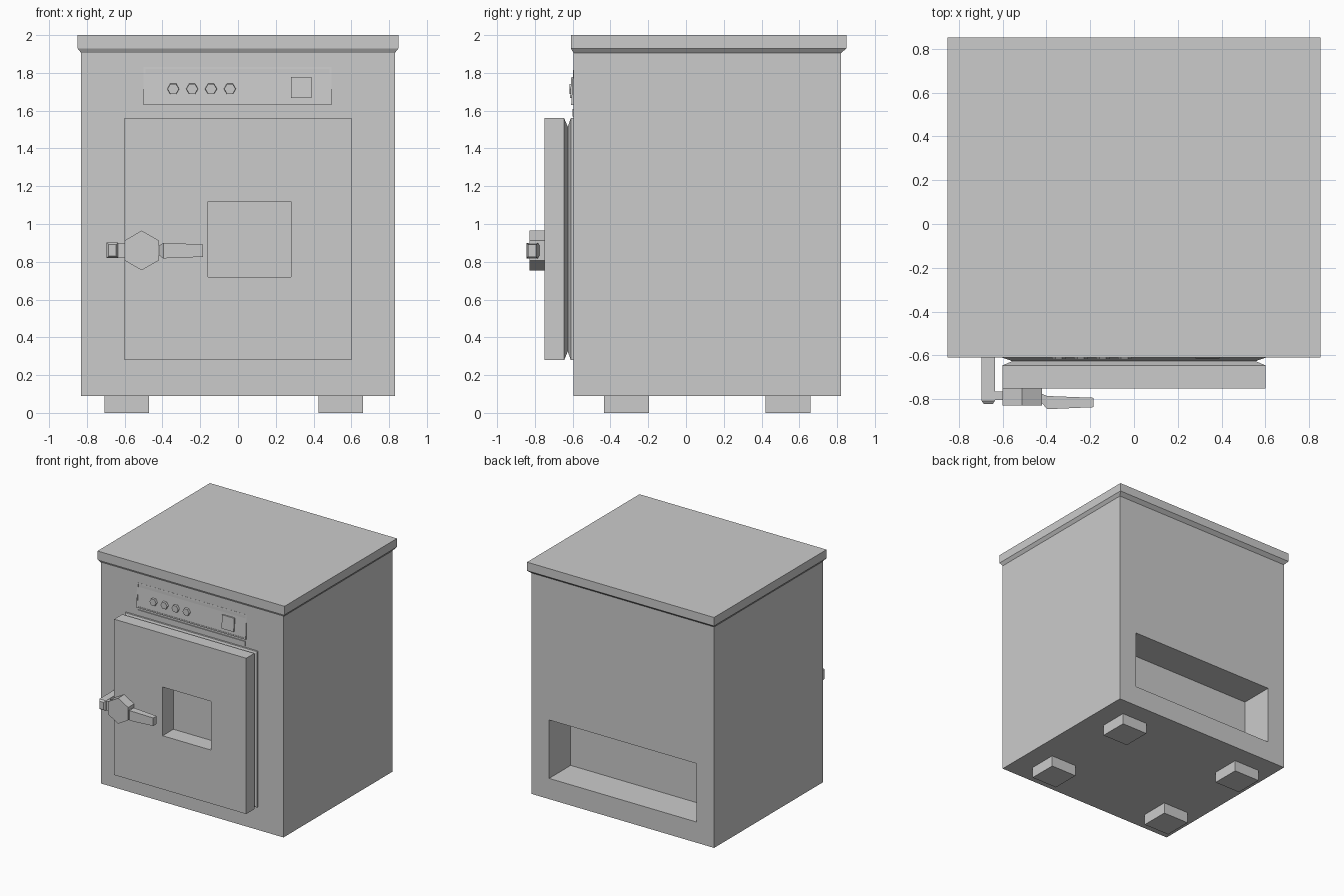
import bpy, bmesh, math
from mathutils import Vector

cube = bpy.data.objects.get("Cube")
if cube:
    bpy.data.objects.remove(cube)

grey = bpy.data.materials.new("plain_grey")
grey.use_nodes = True
colour = (0.6, 0.6, 0.6, 1)
grey.diffuse_color = colour
grey.node_tree.nodes["Principled BSDF"].inputs["Base Color"].default_value = colour


def loft(name, rings):
    """Closed solid through a list of matching rings of points."""
    bm = bmesh.new()
    loops = [[bm.verts.new(p) for p in ring] for ring in rings]
    n = len(loops[0])
    for a, b in zip(loops, loops[1:]):
        for i in range(n):
            j = (i + 1) % n
            bm.faces.new((a[i], a[j], b[j], b[i]))
    bm.faces.new(loops[0])
    bm.faces.new(loops[-1])
    bmesh.ops.recalc_face_normals(bm, faces=bm.faces)
    mesh = bpy.data.meshes.new(name)
    bm.to_mesh(mesh)
    bm.free()
    mesh.materials.append(grey)
    obj = bpy.data.objects.new(name, mesh)
    bpy.context.collection.objects.link(obj)
    return obj


def rect_x(x, y0, y1, z0, z1):
    return [(x, y0, z0), (x, y1, z0), (x, y1, z1), (x, y0, z1)]


def rect_y(y, x0, x1, z0, z1, inset=0):
    x0, x1, z0, z1 = x0 + inset, x1 - inset, z0 + inset, z1 - inset
    return [(x0, y, z0), (x1, y, z0), (x1, y, z1), (x0, y, z1)]


def rect_z(z, x0, x1, y0, y1):
    return [(x0, y0, z), (x1, y0, z), (x1, y1, z), (x0, y1, z)]


def hexagon(y, x, z, r, turn=0):
    angles = [turn + i * math.pi / 3 for i in range(6)]
    return [(x + r * math.cos(a), y, z + r * math.sin(a)) for a in angles]


def box(name, x0, x1, y0, y1, z0, z1):
    return loft(name, [rect_x(x0, y0, y1, z0, z1), rect_x(x1, y0, y1, z0, z1)])


def cut(obj, *size):
    cutter = box("cutter", *size)
    cutter.hide_render = True
    mod = obj.modifiers.new("cut", "BOOLEAN")
    mod.operation = "DIFFERENCE"
    mod.solver = "EXACT"
    mod.object = cutter
    bpy.context.view_layer.objects.active = obj
    bpy.ops.object.modifier_apply(modifier=mod.name)
    bpy.data.objects.remove(cutter)


# Cabinet with the rear recess
FRONT = -0.595
body = box("body", -0.83, 0.83, FRONT, 0.82, 0.09, 1.92)
cut(body, -0.67, 0.67, 0.54, 0.9, 0.26, 0.74)

# Lid with a chamfered underside
loft("lid", [rect_z(1.905, -0.83, 0.83, FRONT, 0.82),
             rect_z(1.93, -0.85, 0.85, -0.61, 0.85),
             rect_z(2.0, -0.85, 0.85, -0.61, 0.85)])

# Feet
for side, x in (("right", -0.59), ("left", 0.545)):
    for end, y in (("front", -0.315), ("back", 0.54)):
        box(f"{end}_{side}_foot", x - 0.118, x + 0.118, y - 0.118, y + 0.118, 0, 0.1)

# Door with a grooved edge and a deep window recess
door_profile = [(-0.75, 0), (-0.645, 0), (-0.626, 0.045), (-0.61, 0), (-0.59, 0)]
door = loft("door", [rect_y(y, -0.6, 0.6, 0.28, 1.56, inset) for y, inset in door_profile])
cut(door, -0.16, 0.28, -0.8, -0.61, 0.72, 1.12)

# Vent strip above the door
box("vent_strip", -0.49, 0.485, -0.602, -0.58, 1.57, 1.61)

# Sloping control panel: a rim of four bars around a tilted plate
def slope(z):
    return -0.608 + 0.06 * (z - 1.63)


def panel_piece(name, x0, x1, z0, z1, rise):
    back = [(x, -0.58, z) for x, z in ((x0, z0), (x1, z0), (x1, z1), (x0, z1))]
    front = [(x, slope(z) - rise, z) for x, _, z in back]
    return loft(name, [back, front])


panel_piece("control_panel", -0.49, 0.49, 1.64, 1.82, -0.003)
for name, x0, x1, z0, z1 in (("bottom", -0.5, 0.495, 1.63, 1.64), ("top", -0.5, 0.495, 1.82, 1.83),
                             ("right", -0.5, -0.49, 1.64, 1.82), ("left", 0.485, 0.495, 1.64, 1.82)):
    panel_piece(f"panel_rim_{name}", x0, x1, z0, z1, 0)
panel_piece("power_switch", 0.28, 0.39, 1.667, 1.777, 0.008)
for i in range(4):
    x = -0.343 + 0.1 * i
    loft(f"knob_{i + 1}", [hexagon(-0.59, x, 1.715, 0.033), hexagon(-0.617, x, 1.715, 0.03)])

# Latch: catch post, arm, hexagonal hub and tapered handle
post = (-0.695, -0.635, 0.82, 0.902)
loft("catch_post", [rect_y(-0.59, *post), rect_y(-0.808, *post), rect_y(-0.822, *post, 0.01)])
box("latch_arm", -0.64, -0.59, -0.803, -0.765, 0.82, 0.9)
loft("latch_hub", [hexagon(y, -0.51, 0.86, 0.105, math.pi / 6) for y in (-0.74, -0.828)])
loft("latch_handle", [rect_x(-0.45, -0.815, -0.77, 0.84, 0.88),
                      rect_x(-0.42, -0.818, -0.775, 0.835, 0.885),
                      rect_x(-0.395, -0.845, -0.785, 0.818, 0.9),
                      rect_x(-0.185, -0.836, -0.793, 0.826, 0.892)])
